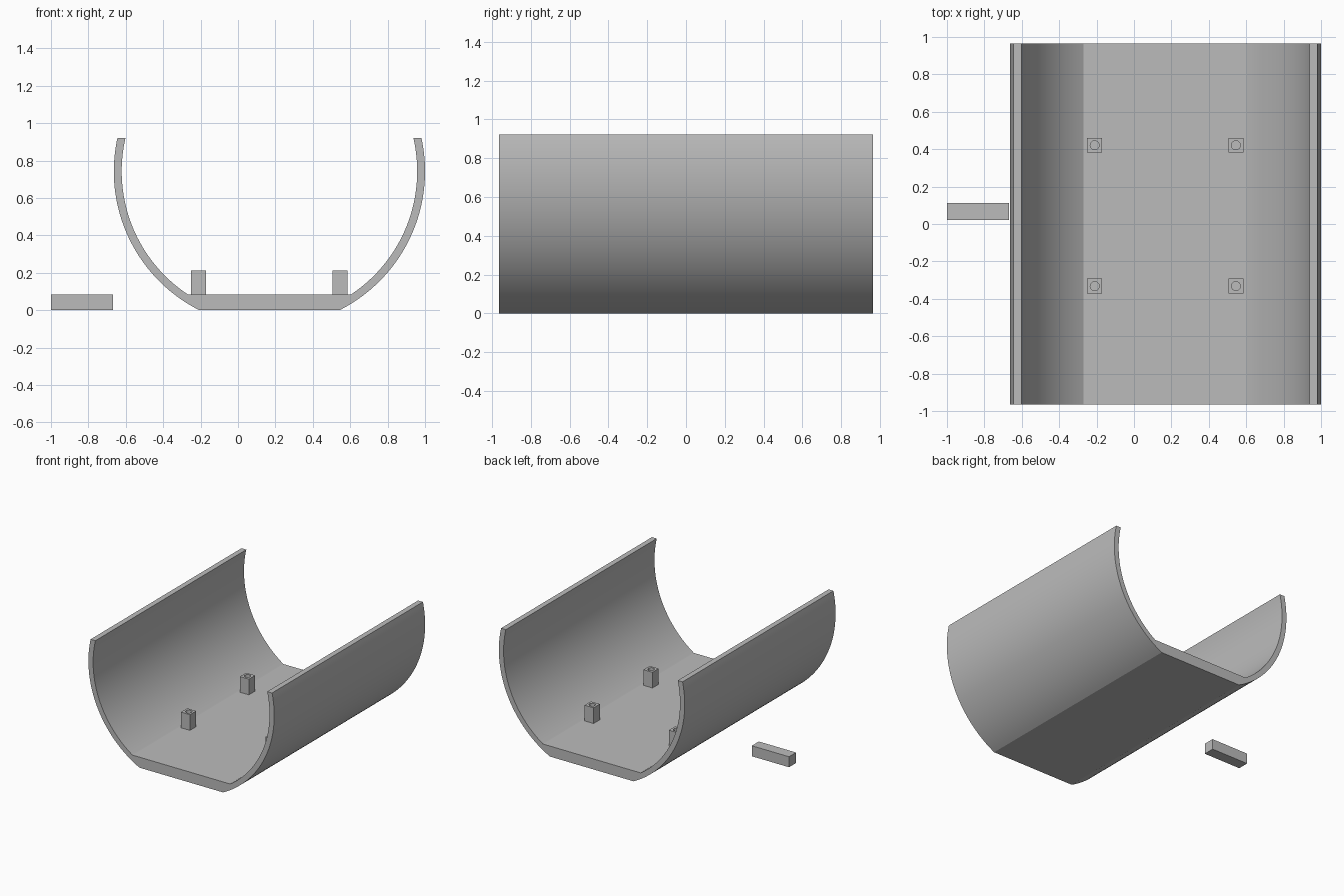
import bpy, bmesh, math

if "Cube" in bpy.data.objects:
    bpy.data.objects.remove(bpy.data.objects["Cube"])

CX, CZ = 0.168, 0.743          # axis of the round shell
R_OUT, R_IN = 0.832, 0.79
TOP, FLOOR = 0.922, 0.085
HALF_LEN = 0.965

grey = bpy.data.materials.new("plain_grey")
grey.diffuse_color = (0.5, 0.5, 0.5, 1)
grey.use_nodes = True
grey.node_tree.nodes["Principled BSDF"].inputs["Base Color"].default_value = grey.diffuse_color


def finish(bm, name):
    bmesh.ops.recalc_face_normals(bm, faces=bm.faces)
    mesh = bpy.data.meshes.new(name)
    bm.to_mesh(mesh)
    bm.free()
    mesh.materials.append(grey)
    ob = bpy.data.objects.new(name, mesh)
    bpy.context.collection.objects.link(ob)
    bpy.context.view_layer.objects.active = ob
    ob.select_set(True)
    bpy.ops.object.shade_smooth_by_angle(angle=math.radians(20))
    ob.select_set(False)
    return ob


def arc(radius, z_low, z_high, n=40):
    """Right-hand arc of the shell from z_low up to z_high."""
    a0 = math.asin((z_low - CZ) / radius)
    a1 = math.asin((z_high - CZ) / radius)
    angles = [a0 + (a1 - a0) * i / n for i in range(n + 1)]
    return [(radius * math.cos(a), CZ + radius * math.sin(a)) for a in angles]


# Cradle: open round shell with a thick flat floor, extruded lengthwise
right = arc(R_OUT, 0, TOP) + arc(R_IN, FLOOR, TOP)[::-1]
profile = right + [(-x, z) for x, z in reversed(right)]
bm = bmesh.new()
face = bm.faces.new([bm.verts.new((CX + x, -HALF_LEN, z)) for x, z in profile])
ext = bmesh.ops.extrude_face_region(bm, geom=[face])
bmesh.ops.translate(bm, vec=(0, 2 * HALF_LEN, 0),
                    verts=[v for v in ext["geom"] if isinstance(v, bmesh.types.BMVert)])
finish(bm, "cradle_shell")


# Mounting posts: square outside, round screw hole down the middle
def post(name, x, y, half=0.04, hole=0.024, top=0.212, n=32):
    bm = bmesh.new()
    rings = []
    for square, z in ((True, FLOOR), (True, top), (False, top), (False, FLOOR)):
        ring = []
        for i in range(n):
            c, s = math.cos(math.tau * i / n), math.sin(math.tau * i / n)
            r = half / max(abs(c), abs(s)) if square else hole
            ring.append(bm.verts.new((x + r * c, y + r * s, z)))
        rings.append(ring)
    for a, b in zip(rings, rings[1:]):
        for i in range(n):
            j = (i + 1) % n
            bm.faces.new((a[i], a[j], b[j], b[i]))
    finish(bm, name)


for side, x in (("left", -0.21), ("right", 0.545)):
    for end, y in (("front", -0.332), ("back", 0.421)):
        post(f"{end}_{side}_post", x, y)

# Loose bar lying beside the shell
bm = bmesh.new()
bmesh.ops.create_cube(bm, size=1)
bmesh.ops.scale(bm, vec=(0.333, 0.09, FLOOR), verts=bm.verts)
bmesh.ops.translate(bm, vec=(-0.8335, 0.066, FLOOR / 2), verts=bm.verts)
finish(bm, "loose_bar")
